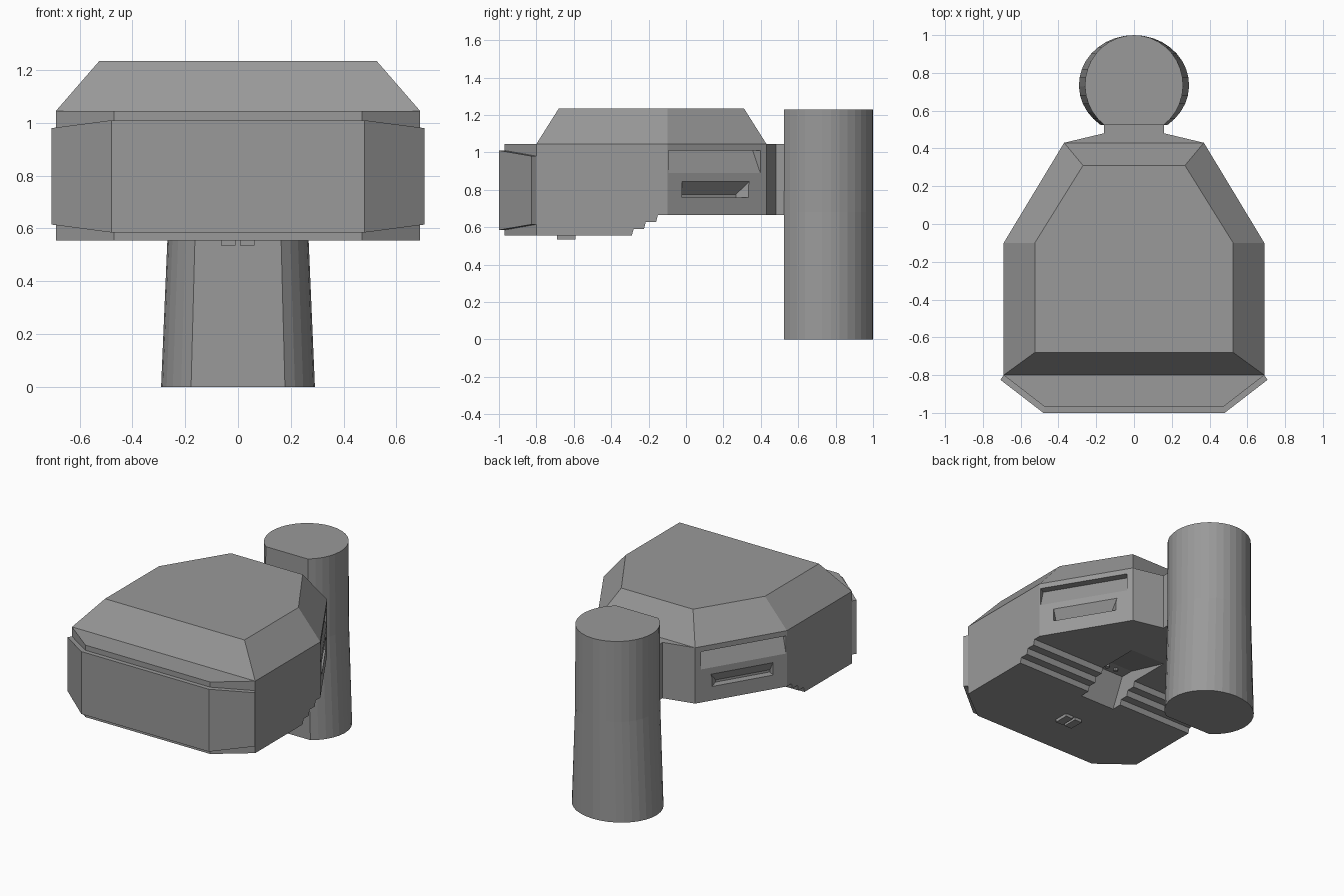
import bpy, bmesh, math
from mathutils import Vector

if "Cube" in bpy.data.objects:
    bpy.data.objects.remove(bpy.data.objects["Cube"], do_unlink=True)

grey = bpy.data.materials.new("plain grey")
grey.use_nodes = True
colour = (0.32, 0.32, 0.32, 1)
grey.diffuse_color = colour
grey.node_tree.nodes["Principled BSDF"].inputs["Base Color"].default_value = colour


def loft(name, rings):
    """Solid through a list of point rings, capped at both ends."""
    bm = bmesh.new()
    loops = [[bm.verts.new(p) for p in ring] for ring in rings]
    bm.faces.new(loops[0])
    bm.faces.new(loops[-1])
    n = len(loops[0])
    for a, b in zip(loops, loops[1:]):
        for i in range(n):
            j = (i + 1) % n
            bm.faces.new((a[i], a[j], b[j], b[i]))
    bmesh.ops.recalc_face_normals(bm, faces=bm.faces[:])
    mesh = bpy.data.meshes.new(name)
    bm.to_mesh(mesh)
    bm.free()
    mesh.materials.append(grey)
    obj = bpy.data.objects.new(name, mesh)
    bpy.context.collection.objects.link(obj)
    return obj


def mirrored(half):
    """Close a right-hand half outline across x = 0."""
    return half + [(-x, y) for x, y in reversed(half)]


def level(outline, z):
    return [(x, y, z) for x, y in outline]


def across(profile, half_width):
    """Side profile (y, z) swept along x."""
    return [[(x, y, z) for y, z in profile] for x in (-half_width, half_width)]


def box(name, x0, x1, y0, y1, z0, z1):
    base = [(x0, y0), (x1, y0), (x1, y1), (x0, y1)]
    return loft(name, [level(base, z0), level(base, z1)])


def cut(target, cutters):
    for c in cutters:
        c.hide_render = True
        mod = target.modifiers.new("cut", 'BOOLEAN')
        mod.operation = 'DIFFERENCE'
        mod.solver = 'EXACT'
        mod.object = c
    bpy.context.view_layer.update()
    graph = bpy.context.evaluated_depsgraph_get()
    mesh = bpy.data.meshes.new_from_object(target.evaluated_get(graph))
    target.modifiers.clear()
    target.data = mesh
    for c in cutters:
        bpy.data.objects.remove(c, do_unlink=True)


# Main body with the neck at the rear
BOTTOM, RIM, TOP = 0.555, 1.045, 1.235
shoulder, hip = Vector((0.69, -0.1)), Vector((0.37, 0.43))
body_plan = mirrored([(0.47, -0.97), (0.69, -0.8), tuple(shoulder), tuple(hip),
                      (0.16, 0.48), (0.16, 0.53)])
body = loft("body", [level(body_plan, BOTTOM), level(body_plan, RIM)])

# Stepped underside and central ramped pocket
steps = loft("steps_cutter", across(
    [(-0.29, 0.5), (-0.29, 0.555), (-0.28, 0.59), (-0.225, 0.59), (-0.215, 0.628),
     (-0.16, 0.628), (-0.15, 0.665), (0.7, 0.665), (0.7, 0.5)], 1))
pocket = loft("pocket_cutter", across(
    [(-0.36, 0.5), (-0.36, 0.555), (-0.27, 0.75), (-0.18, 0.75),
     (0.14, 0.665), (0.14, 0.5)], 0.13))


# Recessed louvres on the slanted rear sides
def slot(side, start, profile):
    run = hip - shoulder
    out = Vector((run.y, -run.x)).normalized()
    rings = [[], []]
    for depth, z, end in profile:
        for ring, t in zip(rings, (start, end)):
            p = shoulder + run * t + out * depth
            ring.append((side * p.x, p.y, z))
    return loft("slot_cutter", rings)


cutters = [steps, pocket]
for side in (-1, 1):
    cutters.append(slot(side, 0.01, [(0.02, 0.842, 0.95), (-0.05, 1.01, 0.91),
                                     (0.02, 1.01, 0.95)]))
    cutters.append(slot(side, 0.15, [(0.02, 0.76, 0.85), (-0.05, 0.76, 0.74),
                                     (-0.05, 0.775, 0.74), (0, 0.845, 0.83),
                                     (0.02, 0.845, 0.85)]))
cut(body, cutters)

# Bevelled roof
roof_base = mirrored([(0.69, -0.8), tuple(shoulder), tuple(hip)])
roof_top = mirrored([(0.525, -0.68), (0.525, -0.1), (0.27, 0.31)])
loft("roof", [level(roof_base, RIM), level(roof_top, TOP)])

# Wraparound front plate: sections run from one wing tip to the other
sections = [((-0.69, -0.8), (-0.707, -0.825), 0.615, 0.98),
            ((-0.47, -0.965), (-0.48, -1.0), 0.585, 1.01)]
sections += [((-a[0], a[1]), (-b[0], b[1]), lo, hi)
             for a, b, lo, hi in reversed(sections)]
loft("front_plate", [[(*a, lo), (*b, lo), (*b, hi), (*a, hi)]
                     for a, b, lo, hi in sections])

# Rear post: round with a flat front, flaring sideways towards the foot
FLAT, CENTRE, R = 0.525, 0.735, 0.265
start = math.asin((FLAT - CENTRE) / R)
sweep = math.pi - 2 * start
SIDES = 28
post_plan = [(R * math.cos(start + sweep * i / SIDES),
              CENTRE + R * math.sin(start + sweep * i / SIDES))
             for i in range(SIDES + 1)]
loft("rear_post", [level([(x * k, y) for x, y in post_plan], z)
                   for z, k in ((0, 1.1), (0.68, 0.99), (1.228, 0.98))])

# Small tabs under the front, and two knobs in the pocket
box("tab_right", -0.065, -0.01, -0.69, -0.59, 0.535, BOTTOM)
box("tab_left", 0.007, 0.062, -0.69, -0.59, 0.535, BOTTOM)
for name, x in (("knob_right", -0.035), ("knob_left", 0.035)):
    ring = [(x + 0.015 * math.cos(a * math.pi / 4),
             -0.22 + 0.015 * math.sin(a * math.pi / 4)) for a in range(8)]
    loft(name, [level(ring, 0.735), level(ring, 0.755)])
